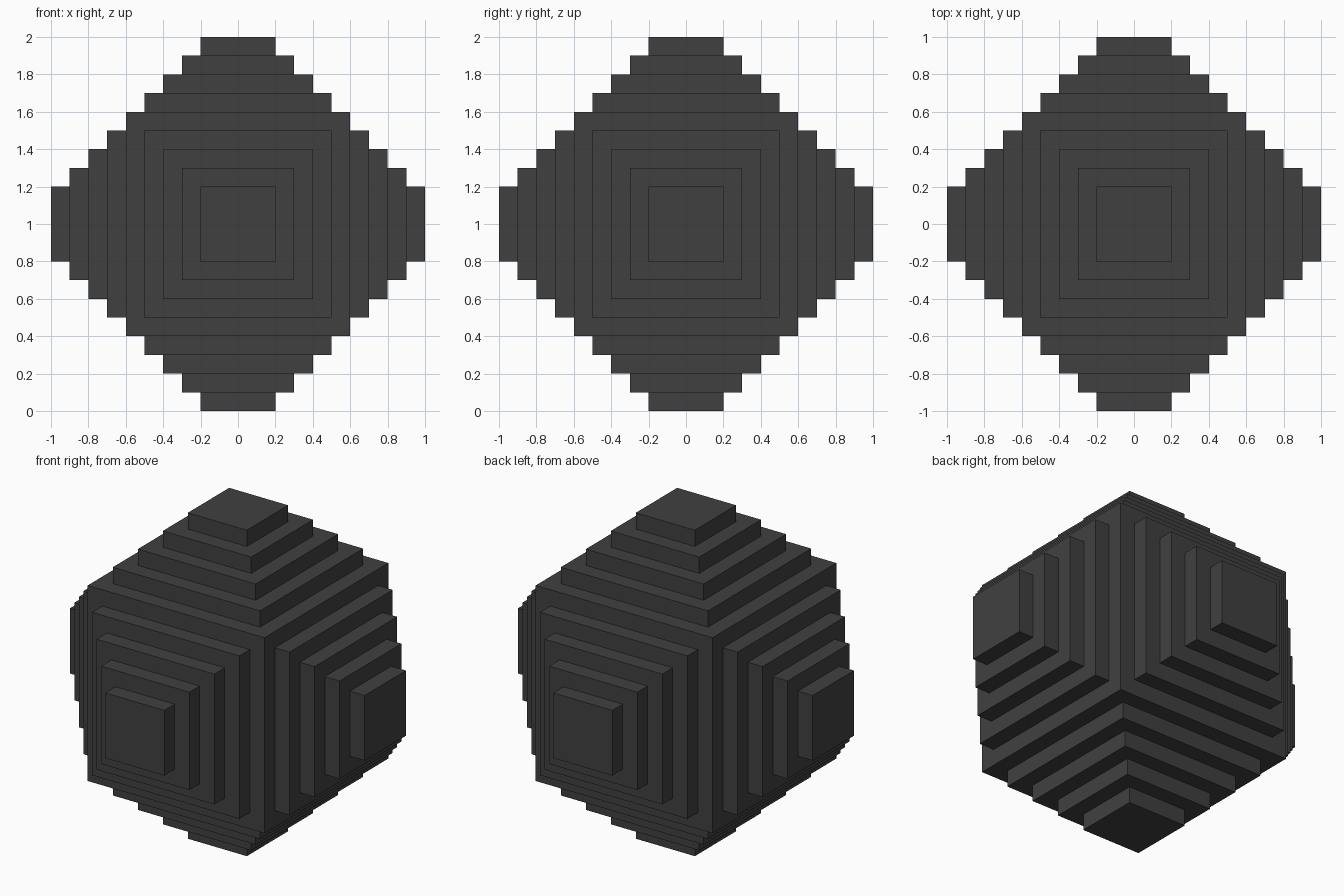
import bpy, bmesh
from mathutils import Matrix

if "Cube" in bpy.data.objects:
    bpy.data.objects.remove(bpy.data.objects["Cube"])

STEP = 0.1    # ledge width and height of every tier
TIERS = 4     # tiers on each side of the cube

# Single dark grey colour
mat = bpy.data.materials.new("dark grey")
mat.diffuse_color = (0.051, 0.051, 0.051, 1.0)
mat.use_nodes = True
mat.node_tree.nodes["Principled BSDF"].inputs["Base Color"].default_value = mat.diffuse_color

# Central cube
bm = bmesh.new()
bmesh.ops.create_cube(bm, size=1.2, matrix=Matrix.Translation((0, 0, 1)))
caps = list(bm.faces)

# Stepped pyramid on all six sides: inset a ledge, then raise the inner square
for _ in range(TIERS):
    bm.normal_update()
    bmesh.ops.inset_individual(bm, faces=caps, thickness=STEP, use_even_offset=True)
    for cap in caps:
        normal = cap.normal.copy()
        raised = bmesh.ops.extrude_discrete_faces(bm, faces=[cap])["faces"][0]
        bmesh.ops.translate(bm, verts=raised.verts, vec=normal * STEP)
        caps[caps.index(cap)] = raised

bmesh.ops.recalc_face_normals(bm, faces=bm.faces)
mesh = bpy.data.meshes.new("stepped_block")
bm.to_mesh(mesh)
bm.free()
mesh.materials.append(mat)
block = bpy.data.objects.new("stepped_block", mesh)
bpy.context.collection.objects.link(block)
